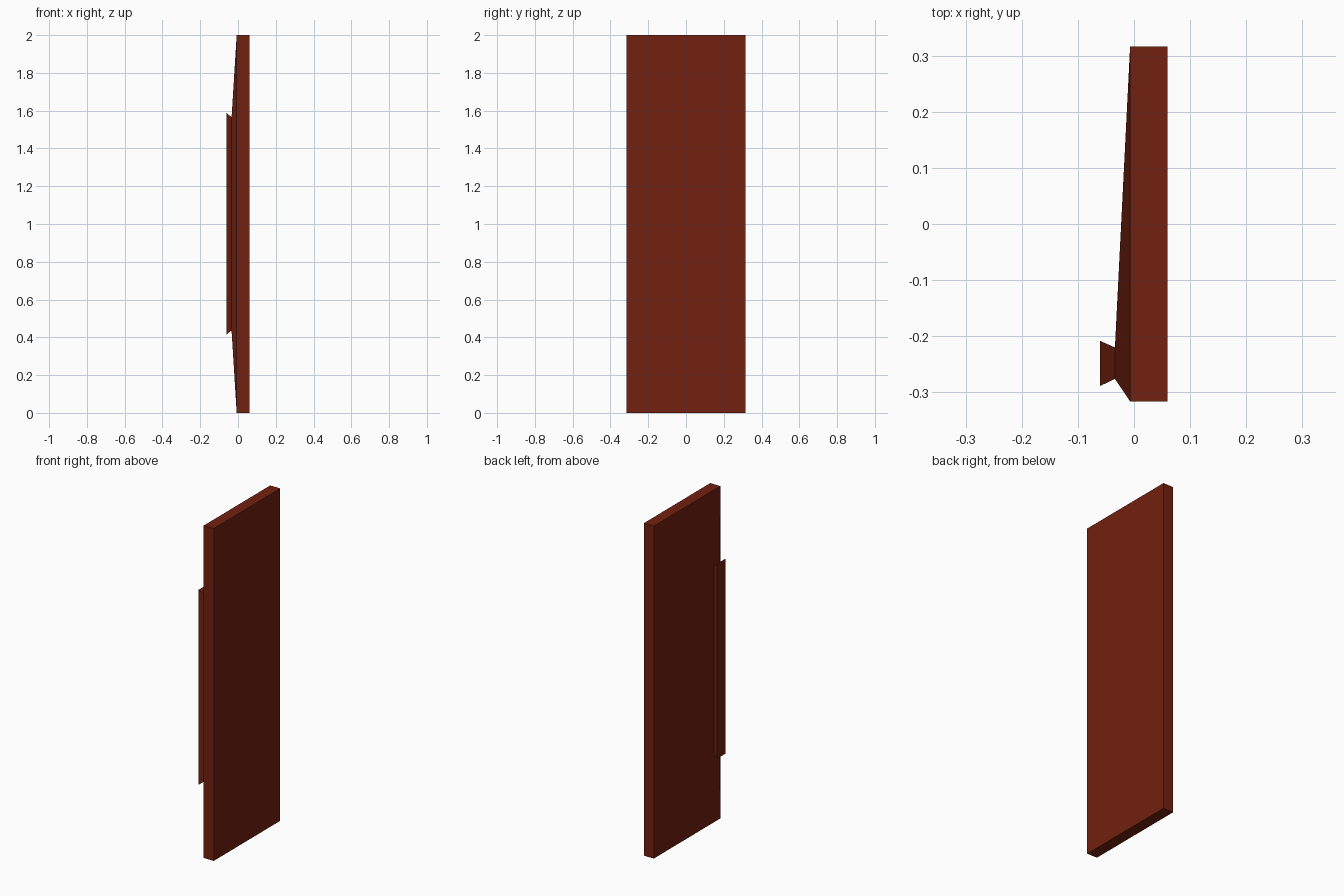
import bpy, bmesh

if "Cube" in bpy.data.objects:
    bpy.data.objects.remove(bpy.data.objects["Cube"])

# Dark red paint
paint = bpy.data.materials.new("dark_red_paint")
paint.diffuse_color = (0.17, 0.015, 0.005, 1)
paint.use_nodes = True
paint.node_tree.nodes["Principled BSDF"].inputs["Base Color"].default_value = paint.diffuse_color

# Rectangular sections from the flat face to the grip: x, y min, y max, z min, z max
SECTIONS = [
    (0.060, -0.316, 0.316, 0.0, 2.0),         # flat face
    (-0.007, -0.316, 0.316, 0.0, 2.0),        # end of slab
    (-0.034, -0.276, -0.220, 0.436, 1.565),   # narrow neck
    (-0.061, -0.289, -0.208, 0.415, 1.588),   # flared grip
]

bm = bmesh.new()


def ring(x, y0, y1, z0, z1):
    return [bm.verts.new((x, y, z)) for y, z in ((y0, z0), (y1, z0), (y1, z1), (y0, z1))]


# Door panel with its handle pulled out of the face
rings = [ring(*s) for s in SECTIONS]
for a, b in zip(rings, rings[1:]):
    for i in range(4):
        j = (i + 1) % 4
        bm.faces.new((a[i], a[j], b[j], b[i]))
bm.faces.new(rings[0])
bm.faces.new(rings[-1])
bmesh.ops.recalc_face_normals(bm, faces=bm.faces)

mesh = bpy.data.meshes.new("door_panel")
bm.to_mesh(mesh)
bm.free()
mesh.materials.append(paint)
door = bpy.data.objects.new("door_panel", mesh)
bpy.context.collection.objects.link(door)
